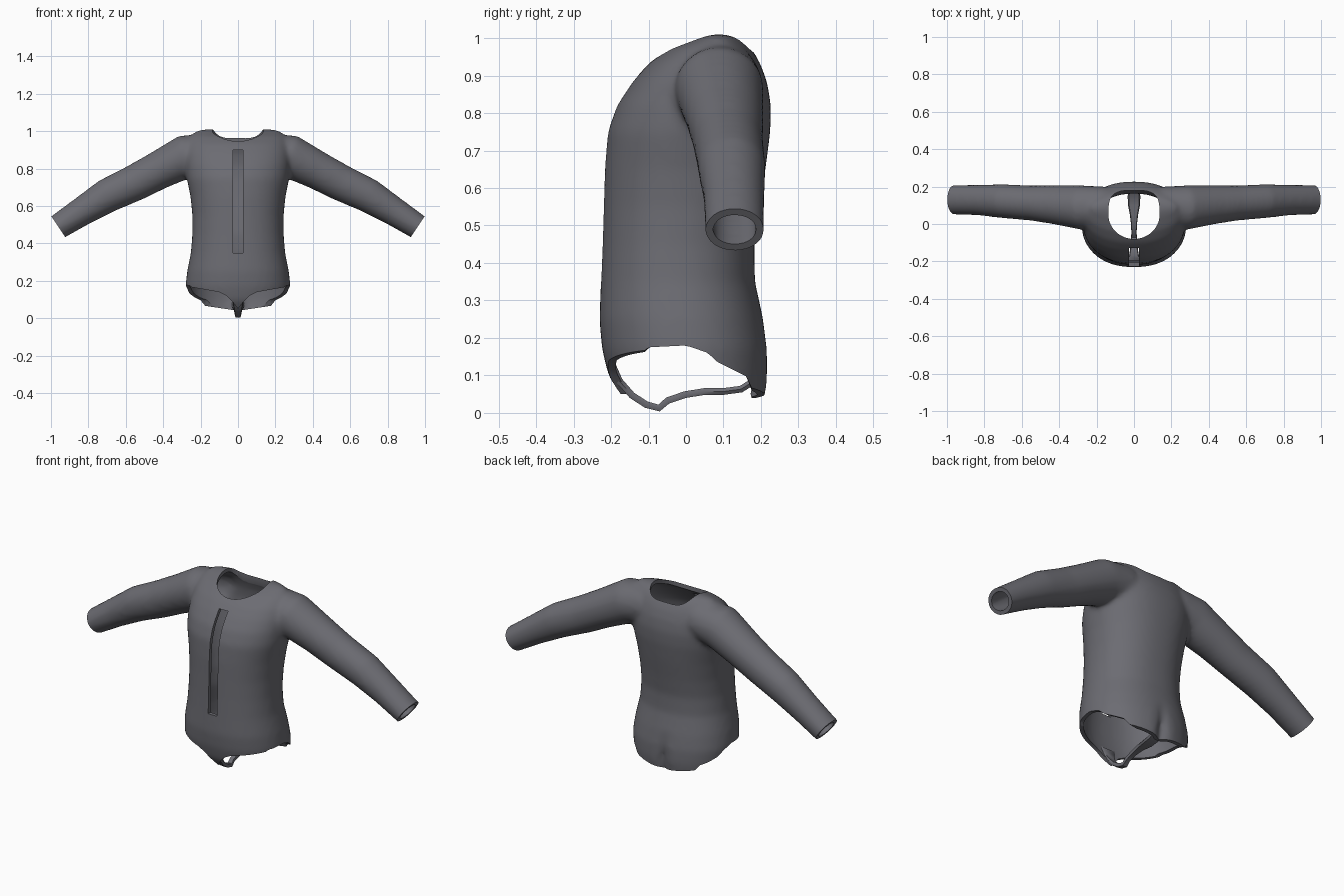
import bpy, bmesh, math
from mathutils import Vector

if "Cube" in bpy.data.objects:
    bpy.data.objects.remove(bpy.data.objects["Cube"])

fabric = bpy.data.materials.new("charcoal_fabric")
fabric.diffuse_color = (0.15, 0.15, 0.17, 1)
fabric.use_nodes = True
fabric.node_tree.nodes["Principled BSDF"].inputs["Base Color"].default_value = fabric.diffuse_color


def new_object(name, bm):
    bmesh.ops.recalc_face_normals(bm, faces=bm.faces[:])
    me = bpy.data.meshes.new(name)
    bm.to_mesh(me)
    bm.free()
    ob = bpy.data.objects.new(name, me)
    bpy.context.collection.objects.link(ob)
    me.materials.append(fabric)
    return ob


def loft(bm, rings):
    """Skin closed rings of points and cap both ends."""
    rows = [[bm.verts.new(p) for p in r] for r in rings]
    n = len(rows[0])
    for a, b in zip(rows, rows[1:]):
        for i in range(n):
            bm.faces.new((a[i], a[(i + 1) % n], b[(i + 1) % n], b[i]))
    bm.faces.new(rows[0][::-1])
    bm.faces.new(rows[-1])


def interp(pts, t):
    if t <= pts[0][0]:
        return pts[0][1]
    for (a, u), (b, v) in zip(pts, pts[1:]):
        if t <= b:
            return u + (v - u) * (t - a) / (b - a)
    return pts[-1][1]


def spow(v, e):
    return math.copysign(abs(v) ** e, v)


def activate(ob):
    bpy.ops.object.select_all(action='DESELECT')
    ob.select_set(True)
    bpy.context.view_layer.objects.active = ob


# torso sections: height, half width, front y, back y
TORSO = [(-0.06, 0.22, -0.10, 0.19), (0.0, 0.24, -0.13, 0.20), (0.05, 0.255, -0.17, 0.212),
         (0.10, 0.268, -0.203, 0.217), (0.17, 0.277, -0.220, 0.215), (0.25, 0.268, -0.227, 0.202),
         (0.35, 0.248, -0.223, 0.180), (0.45, 0.240, -0.219, 0.178), (0.55, 0.240, -0.216, 0.192),
         (0.65, 0.250, -0.213, 0.208), (0.75, 0.270, -0.205, 0.221), (0.82, 0.275, -0.180, 0.223),
         (0.88, 0.275, -0.140, 0.213), (0.93, 0.265, -0.097, 0.195), (0.97, 0.250, -0.040, 0.172),
         (0.995, 0.225, 0.025, 0.145), (1.006, 0.195, 0.06, 0.12)]


def torso_ring(z, hw, yf, yb, n=64):
    ring = []
    for i in range(n):
        a = 2 * math.pi * i / n
        x = hw * spow(math.cos(a), 0.88)
        s = spow(math.sin(a), 0.92)
        y = (yf + yb) / 2 + s * (yb - yf) / 2
        if s > 0:  # crease at the lower back
            y -= 0.03 * math.exp(-(x / 0.025) ** 2) * max(0, min(1, (0.22 - z) / 0.12))
        ring.append((x, y, z))
    return ring


# sleeve sections: centre x, centre z, radius, centre y, y radius
SLEEVE = [(0.15, 0.885, 0.10, 0.095, 0.10), (0.28, 0.865, 0.112, 0.088, 0.115),
          (0.43, 0.788, 0.098, 0.103, 0.100), (0.55, 0.725, 0.094, 0.112, 0.090),
          (0.70, 0.655, 0.088, 0.122, 0.087), (0.83, 0.574, 0.074, 0.128, 0.078),
          (0.96, 0.490, 0.064, 0.130, 0.075), (1.04, 0.435, 0.063, 0.130, 0.074)]


def sleeve_rings(side, n=32):
    rings = []
    for k, (x, z, r, cy, ry) in enumerate(SLEEVE):
        p, q = SLEEVE[max(k - 1, 0)], SLEEVE[min(k + 1, len(SLEEVE) - 1)]
        d = Vector((q[0] - p[0], q[1] - p[1])).normalized()
        ring = []
        for i in range(n):
            a = 2 * math.pi * i / n
            u = r * math.cos(a)
            ring.append((side * (x - d.y * u), cy + ry * math.sin(a), z + d.x * u))
        rings.append(ring)
    return rings


# torso and sleeves fused into one soft skin
bm = bmesh.new()
loft(bm, [torso_ring(*s) for s in TORSO])
for side in (1, -1):
    loft(bm, sleeve_rings(side))
suit = new_object("long_sleeve_bodysuit", bm)
m = suit.modifiers.new("fuse", 'REMESH')
m.mode, m.voxel_size = 'VOXEL', 0.014
m = suit.modifiers.new("soften", 'SMOOTH')
m.factor, m.iterations = 0.5, 8
m = suit.modifiers.new("cloth", 'SOLIDIFY')
m.thickness, m.offset = 0.02, -0.6
cutters = []

# neck opening, squarer at the back
bm = bmesh.new()
ring = []
for i in range(48):
    a = 2 * math.pi * i / 48
    e = 0.6 if math.sin(a) > 0 else 1.0
    ring.append((0.137 * spow(math.cos(a), e), 0.05 + 0.13 * spow(math.sin(a), e)))
loft(bm, [[(x, y, z) for x, y in ring] for z in (0.80, 1.2)])
cutters.append(new_object("neck_cutter", bm))

# front slit
bm = bmesh.new()
loft(bm, [[(x, y, z) for x, z in ((-0.027, 0.35), (0.027, 0.35), (0.027, 0.9), (-0.027, 0.9))]
          for y in (-0.35, -0.02)])
cutters.append(new_object("slit_cutter", bm))

# cuffs: slanted blocks that trim the sleeve ends
for side in (1, -1):
    bm = bmesh.new()
    quad = ((1.03, 0.593), (0.89, 0.383), (1.2, 0.2), (1.3, 0.5))
    loft(bm, [[(side * x, y, z) for x, z in quad] for y in (-0.1, 0.35)])
    cutters.append(new_object("cuff_cutter", bm))

# leg openings: everything under a curved hem is removed
FRONT_HEM = [(0, 0.05), (0.03, 0.09), (0.06, 0.12), (0.10, 0.14), (0.28, 0.172)]
SIDE_HEM = [(-0.1, 0.175), (0, 0.18), (0.065, 0.158), (0.075, 0.14), (0.165, 0.095)]


def hem(x, y):
    if y < -0.1:
        return interp(FRONT_HEM, abs(x))
    if y > 0.172:
        return 0.04 + 0.15 * abs(x)
    return interp(SIDE_HEM, y)


bm = bmesh.new()
xs = [-0.4 + 0.02 * i for i in range(41)]
ys = [-0.35 + 0.015 * i for i in range(47)]
rings = []
for y in ys:
    rings.append([(x, y, hem(x, y)) for x in xs] + [(0.4, y, -0.3), (-0.4, y, -0.3)])
loft(bm, rings)
bmesh.ops.triangulate(bm, faces=bm.faces[:])
cutters.append(new_object("leg_cutter", bm))

for c in cutters:
    c.hide_render = True
    m = suit.modifiers.new(c.name, 'BOOLEAN')
    m.operation, m.solver, m.object = 'DIFFERENCE', 'EXACT', c
activate(suit)
bpy.ops.object.convert(target='MESH')
for c in cutters:
    bpy.data.objects.remove(c)
bpy.ops.object.shade_smooth_by_angle(angle=math.radians(40))

# crotch strap: y, z, half width
STRAP = [(-0.212, 0.15, 0.05), (-0.203, 0.12, 0.04), (-0.185, 0.08, 0.028), (-0.15, 0.04, 0.022),
         (-0.11, 0.014, 0.018), (-0.07, 0.004, 0.016), (-0.045, 0.025, 0.014), (0.0, 0.04, 0.016),
         (0.05, 0.048, 0.022), (0.10, 0.048, 0.032), (0.15, 0.055, 0.034), (0.19, 0.08, 0.03)]
bm = bmesh.new()
rings = []
for k, (y, z, w) in enumerate(STRAP):
    p, q = STRAP[max(k - 1, 0)], STRAP[min(k + 1, len(STRAP) - 1)]
    t = Vector((0, q[0] - p[0], q[1] - p[1])).normalized()
    up = Vector((0, -t.z, t.y)) * 0.018
    c = Vector((0, y, z))
    rings.append([c + Vector((w * f, 0, 0)) + up * g
                  for f, g in ((-0.8, 0), (0.8, 0), (1, 0.5), (0.8, 1), (-0.8, 1), (-1, 0.5))])
loft(bm, rings)
strap = new_object("crotch_strap", bm)
activate(strap)
bpy.ops.object.shade_smooth_by_angle(angle=math.radians(50))
